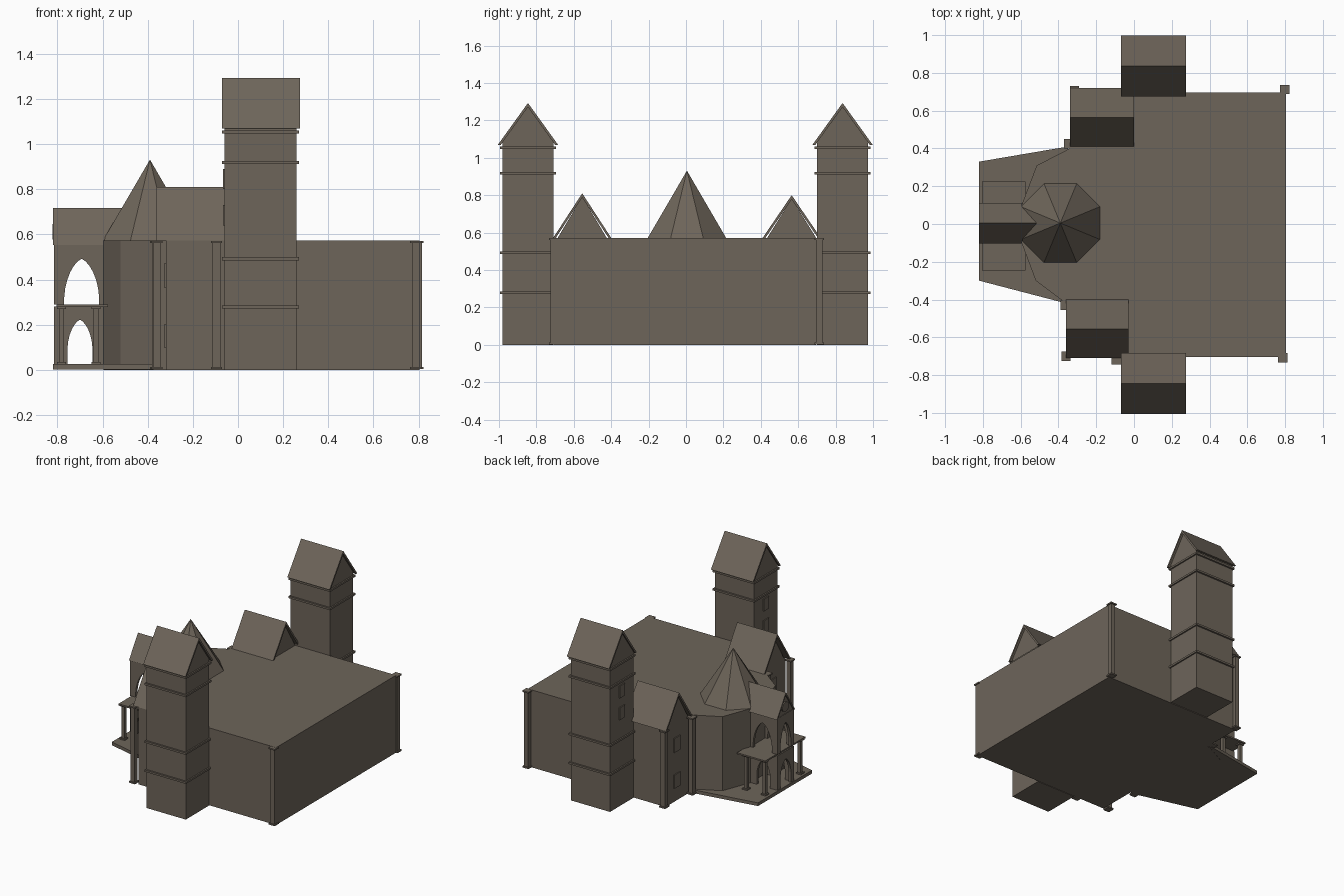
import bpy, bmesh, math
from mathutils import Vector

if "Cube" in bpy.data.objects:
    bpy.data.objects.remove(bpy.data.objects["Cube"])

stone = bpy.data.materials.new("brown grey stone")
stone.diffuse_color = (0.155, 0.130, 0.102, 1)
stone.use_nodes = True
stone.node_tree.nodes["Principled BSDF"].inputs["Base Color"].default_value = stone.diffuse_color


def prism(name, pts, axis, a, b):
    """Extrude a 2D outline along an axis from a to b."""
    place = {'x': lambda u, v, w: (w, u, v),
             'y': lambda u, v, w: (u, w, v),
             'z': lambda u, v, w: (u, v, w)}[axis]
    bm = bmesh.new()
    f = bm.faces.new([bm.verts.new(place(u, v, a)) for u, v in pts])
    ext = bmesh.ops.extrude_face_region(bm, geom=[f])
    d = Vector(place(0, 0, b - a))
    bmesh.ops.translate(bm, vec=d, verts=[g for g in ext['geom'] if isinstance(g, bmesh.types.BMVert)])
    bmesh.ops.recalc_face_normals(bm, faces=bm.faces)
    me = bpy.data.meshes.new(name)
    bm.to_mesh(me)
    bm.free()
    me.materials.append(stone)
    ob = bpy.data.objects.new(name, me)
    bpy.context.collection.objects.link(ob)
    return ob


def box(name, x0, x1, y0, y1, z0, z1):
    return prism(name, [(x0, y0), (x1, y0), (x1, y1), (x0, y1)], 'z', z0, z1)


def pillar(name, x, y, z0, z1, r=0.017):
    """Square shaft with a wider foot and cap."""
    box(name, x - r, x + r, y - r, y + r, z0, z1)
    for part, z in (("foot", z0), ("cap", z1 - 0.01)):
        box(name + "_" + part, x - r - .008, x + r + .008, y - r - .008, y + r + .008, z, z + 0.01)


def gable_roof(name, x0, x1, yc, half, z0, z1, t=0.022):
    """Two sloping slabs with an open underside, ridge along x."""
    s = half - t * half / (z1 - z0)
    prism(name, [(yc - half, z0), (yc, z1), (yc + half, z0),
                 (yc + s, z0), (yc, z1 - t), (yc - s, z0)], 'x', x0, x1)


def window(name, p, q, z0, z1, width, out=0.007):
    """Thin plate centred on the wall from p to q, outside on the right of p->q."""
    p, q = Vector(p), Vector(q)
    d = (q - p).normalized()
    n = Vector((d.y, -d.x))
    m = (p + q) / 2
    a, b = m - d * width / 2, m + d * width / 2
    prism(name, [tuple(a), tuple(b), tuple(b + n * out), tuple(a + n * out)], 'z', z0, z1)


def arch_wall(name, axis, u0, u1, a0, a1, z0, spring, peak, z1, w0, w1):
    """Wall panel with a pointed arch opening from a0 to a1."""
    c, h, n = (a0 + a1) / 2, (a1 - a0) / 2, 6
    k = [(i / n) for i in range(n + 1)]
    left = [(c - h * math.cos(t * math.pi / 2) ** 1.0 * (1 - .15 * t),
             spring + (peak - spring) * (0.75 * math.sin(t * math.pi / 2) + 0.25 * t)) for t in k]
    right = [(2 * c - u, v) for u, v in reversed(left[:-1])]
    pts = [(u0, z0), (a0, z0)] + left + right + [(a1, z0), (u1, z0), (u1, z1), (u0, z1)]
    pts = [p for i, p in enumerate(pts) if i == 0 or (Vector(p) - Vector(pts[i - 1])).length > 1e-4]
    prism(name, pts, axis, w0, w1)


# Main hall with the faceted bay
bay = [(-0.34, 0.40), (-0.515, 0.31), (-0.595, 0.10),
       (-0.595, -0.10), (-0.52, -0.30), (-0.36, -0.42)]
prism("main_hall", [(0.805, 0.695), (-0.32, 0.695), (-0.32, 0.40)] + bay +
      [(-0.32, -0.42), (-0.32, -0.705), (0.805, -0.705)], 'z', 0, 0.572)

# Entrance floor slab
prism("entrance_floor", [(-0.82, 0.33), (-0.35, 0.41), (-0.36, -0.42), (-0.82, -0.30)], 'z', 0.001, 0.025)

# Bay windows on two storeys, skipping the face behind the porch
for i in (0, 1, 3, 4):
    for j, (z0, z1) in enumerate(((0.10, 0.20), (0.365, 0.47))):
        window(f"bay_window_{i}_{j}", bay[i + 1], bay[i], z0, z1, 0.075)

# Eight sided spire over the bay
bm = bmesh.new()
bmesh.ops.create_cone(bm, cap_ends=True, segments=8, radius1=0.227, radius2=0, depth=0.36)
me = bpy.data.meshes.new("bay_spire")
bm.to_mesh(me)
bm.free()
me.materials.append(stone)
spire = bpy.data.objects.new("bay_spire", me)
spire.location = (-0.39, 0.005, 0.751)
spire.rotation_euler.z = math.pi / 8 if abs(me.vertices[0].co.x) < 1e-4 or abs(me.vertices[0].co.y) < 1e-4 else 0
bpy.context.collection.objects.link(spire)

# Wings: gable, roof and front windows
for name, yc, x0, x1, top in (("left_wing", 0.565, -0.34, 0.0, 0.80), ("right_wing", -0.555, -0.36, -0.03, 0.81)):
    prism(name + "_gable", [(yc - .135, .565), (yc + .135, .565), (yc, top - .018)], 'x', -0.32, x1 - .02)
    gable_roof(name + "_roof", x0, x1, yc, 0.155, 0.572, top)
    for j, (z0, z1) in enumerate(((0.10, 0.20), (0.365, 0.47))):
        window(f"{name}_window_{j}", (-0.32, yc + .1), (-0.32, yc - .1), z0, z1, 0.07)

# Towers: body, roof, string courses and windows
for name, yc in (("left_tower", 0.837), ("right_tower", -0.845)):
    x0, x1, h = -0.06, 0.26, 0.136
    prism(name + "_body", [(yc - h, 0), (yc + h, 0), (yc + h, 1.085), (yc, 1.272), (yc - h, 1.085)], 'x', x0, x1)
    gable_roof(name + "_roof", -0.07, 0.275, yc, 0.162, 1.068, 1.293)
    for i, z in enumerate((0.278, 0.492, 0.918, 1.053)):
        box(f"{name}_band_{i}", x0 - .01, x1 + .01, yc - h - .013, yc + h + .013, z - .007, z + .007)
    for i, z in enumerate((0.64, 0.80)):
        window(f"{name}_window_{i}", (x0, yc + .1), (x0, yc - .1), z, z + .09, 0.06)

# Corner pillars
for i, (x, y) in enumerate(((-0.36, -0.70), (-0.095, -0.72), (0.787, -0.707), (0.797, 0.712),
                            (-0.315, 0.705), (-0.345, 0.425), (-0.365, -0.43))):
    pillar(f"corner_pillar_{i}", x, y, 0.003, 0.571)

# Porch: two arcaded storeys
for level, z0, spring, peak, z1, a0, a1 in (("lower", 0.024, 0.10, 0.222, 0.28, -0.755, -0.645),
                                            ("upper", 0.289, 0.32, 0.492, 0.555, -0.77, -0.615)):
    for side, w in (("left", 0.075), ("right", -0.095)):
        arch_wall(f"porch_{level}_{side}_wall", 'y', -0.815, -0.58, a0, a1, z0, spring, peak, z1, w, w + .02)
    arch_wall(f"porch_{level}_front_wall", 'x', -0.095, 0.095, -0.062, 0.062, z0, spring, peak, z1, -0.815, -0.795)

# Porch gable, roof and round plate
box("porch_ceiling", -0.814, -0.55, -0.094, 0.094, 0.545, 0.556)
prism("porch_gable", [(-0.095, .555), (0.095, .555), (0, .700)], 'x', -0.812, -0.45)
gable_roof("porch_roof", -0.82, -0.45, 0.004, 0.106, 0.552, 0.716, 0.018)
prism("porch_round_plate", [(0.008 + .04 * math.cos(i * math.pi / 8), 0.612 + .035 * math.sin(i * math.pi / 8))
                            for i in range(16)], 'x', -0.821, -0.812)

# Balcony and its columns
box("balcony_floor", -0.805, -0.575, -0.245, 0.225, 0.279, 0.290)
for i, x in enumerate((-0.782, -0.630)):
    for j, y in enumerate((-0.215, 0.195)):
        pillar(f"balcony_column_{i}_{j}", x, y, 0.024, 0.28, 0.012)
